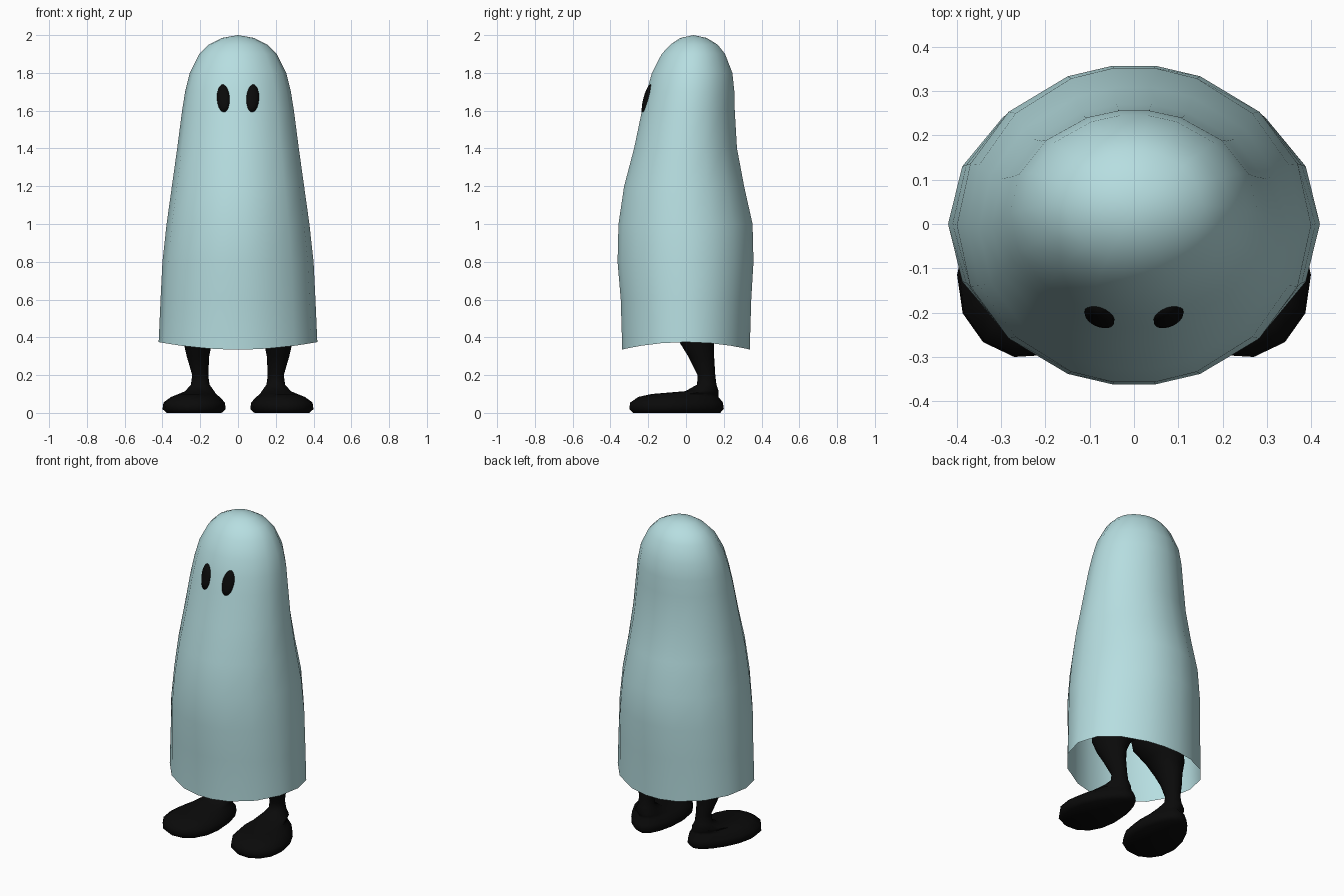
import bpy, bmesh, math
from mathutils import Vector

if "Cube" in bpy.data.objects:
    bpy.data.objects.remove(bpy.data.objects["Cube"])


def material(name, rgb):
    m = bpy.data.materials.new(name)
    m.diffuse_color = (*rgb, 1)
    m.use_nodes = True
    m.node_tree.nodes["Principled BSDF"].inputs["Base Color"].default_value = m.diffuse_color
    return m


PALE = material("pale blue cloth", (0.47, 0.73, 0.75))
BLACK = material("black", (0.003, 0.003, 0.003))


def finish(name, bm, mat, mirror=False):
    me = bpy.data.meshes.new(name)
    bm.to_mesh(me)
    bm.free()
    me.materials.append(mat)
    me.polygons.foreach_set("use_smooth", [True] * len(me.polygons))
    ob = bpy.data.objects.new(name, me)
    bpy.context.collection.objects.link(ob)
    if mirror:
        ob.modifiers.new("mirror", 'MIRROR').use_axis[0] = True
    return ob


def loft(bm, rings, top=None, bottom=False):
    """Skin counter-clockwise rings from bottom to top."""
    loops = [[bm.verts.new(p) for p in r] for r in rings]
    n = len(loops[0])
    for a, b in zip(loops, loops[1:]):
        for i in range(n):
            j = (i + 1) % n
            bm.faces.new((a[i], a[j], b[j], b[i]))
    if top:
        tip = bm.verts.new(top)
        for i in range(n):
            bm.faces.new((loops[-1][i], loops[-1][(i + 1) % n], tip))
    if bottom:
        bm.faces.new(loops[0][::-1])


# Cloth profile: height, half width, front y, back y
CLOTH = [
    (0.355, 0.42, -0.34, 0.34), (0.60, 0.41, -0.348, 0.348),
    (0.80, 0.40, -0.365, 0.36), (1.00, 0.378, -0.36, 0.355),
    (1.20, 0.35, -0.33, 0.31), (1.40, 0.322, -0.277, 0.272),
    (1.60, 0.296, -0.235, 0.26), (1.70, 0.28, -0.21, 0.258),
    (1.80, 0.255, -0.182, 0.247), (1.90, 0.205, -0.13, 0.208),
    (1.95, 0.155, -0.083, 0.168), (1.985, 0.085, -0.03, 0.11),
]
quarter = [0, 22.5, 45, 68, 83]
angles = quarter + [180 - a for a in quarter[::-1]]
angles += [360 - a for a in angles[-2:0:-1]]

# Draped cloth, open below, with the hem dipping at front and back
rings = []
for k, (z, w, f, b) in enumerate(CLOTH):
    ring = []
    for deg in angles:
        c, s = math.cos(math.radians(deg)), math.sin(math.radians(deg))
        zz = 0.375 - 0.04 * s * s if k == 0 else z
        ring.append((w * c, (f + b) / 2 + (b - f) / 2 * s, zz))
    rings.append(ring)
bm = bmesh.new()
loft(bm, rings, top=(0, 0.04, 2.0))
finish("cloth", bm, PALE)


# Eyes: slightly domed ovals lying on the front of the cloth
def cloth_front(x, z):
    for lo, hi in zip(CLOTH, CLOTH[1:]):
        if lo[0] <= z <= hi[0]:
            t = (z - lo[0]) / (hi[0] - lo[0])
            w, f, b = (lo[i] + (hi[i] - lo[i]) * t for i in (1, 2, 3))
            return (f + b) / 2 - (b - f) / 2 * math.sqrt(1 - (x / w) ** 2)


bm = bmesh.new()
eye_rings = []
for scale, lift in ((1.0, -0.004), (0.97, 0.006), (0.55, 0.012)):
    ring = []
    for i in range(18):
        a = 2 * math.pi * i / 18
        dz = 0.074 * scale * math.sin(a)
        x = 0.078 + 0.034 * scale * math.cos(a) + 0.04 * dz
        ring.append((x, cloth_front(x, 1.665 + dz) - lift, 1.665 + dz))
    eye_rings.append(ring)
loft(bm, eye_rings, top=(0.078, cloth_front(0.078, 1.665) - 0.014, 1.665))
finish("eyes", bm, BLACK, mirror=True)

# Legs with feet, joined at the hips under the cloth:
# height, centre x, centre y, half length, toe half width, heel half width
LEG = [
    (0.0, 0.222, -0.05, 0.235, 0.175, 0.10),
    (0.02, 0.222, -0.05, 0.255, 0.20, 0.12),
    (0.055, 0.222, -0.05, 0.25, 0.195, 0.115),
    (0.085, 0.217, -0.04, 0.215, 0.15, 0.095),
    (0.10, 0.212, -0.005, 0.18, 0.105, 0.085),
    (0.115, 0.202, 0.085, 0.09, 0.08, 0.075),
    (0.15, 0.20, 0.11, 0.052, 0.05, 0.05),
    (0.20, 0.20, 0.108, 0.048, 0.043, 0.043),
    (0.30, 0.212, 0.08, 0.07, 0.06, 0.06),
    (0.38, 0.213, 0.055, 0.095, 0.077, 0.077),
    (0.46, 0.20, 0.04, 0.12, 0.11, 0.11),
    (0.54, 0.155, 0.03, 0.145, 0.15, 0.15),
    (0.68, 0.12, 0.02, 0.14, 0.14, 0.14),
]
turn = math.radians(11)
along = Vector((math.sin(turn), -math.cos(turn), 0))
across = Vector((math.cos(turn), math.sin(turn), 0))
rings = []
for z, x, y, length, toe, heel in LEG:
    ring = []
    for i in range(16):
        a = 2 * math.pi * i / 16
        u = math.cos(a)
        width = heel + (toe - heel) * (u + 1) / 2
        ring.append(Vector((x, y, z)) + along * length * u
                    + across * width * math.sin(a))
    rings.append(ring)
bm = bmesh.new()
loft(bm, rings, top=(0.11, 0.02, 0.74), bottom=True)
legs = finish("legs", bm, BLACK, mirror=True)
bpy.context.view_layer.objects.active = legs
legs.select_set(True)
bpy.ops.object.shade_smooth_by_angle(angle=math.radians(60))
